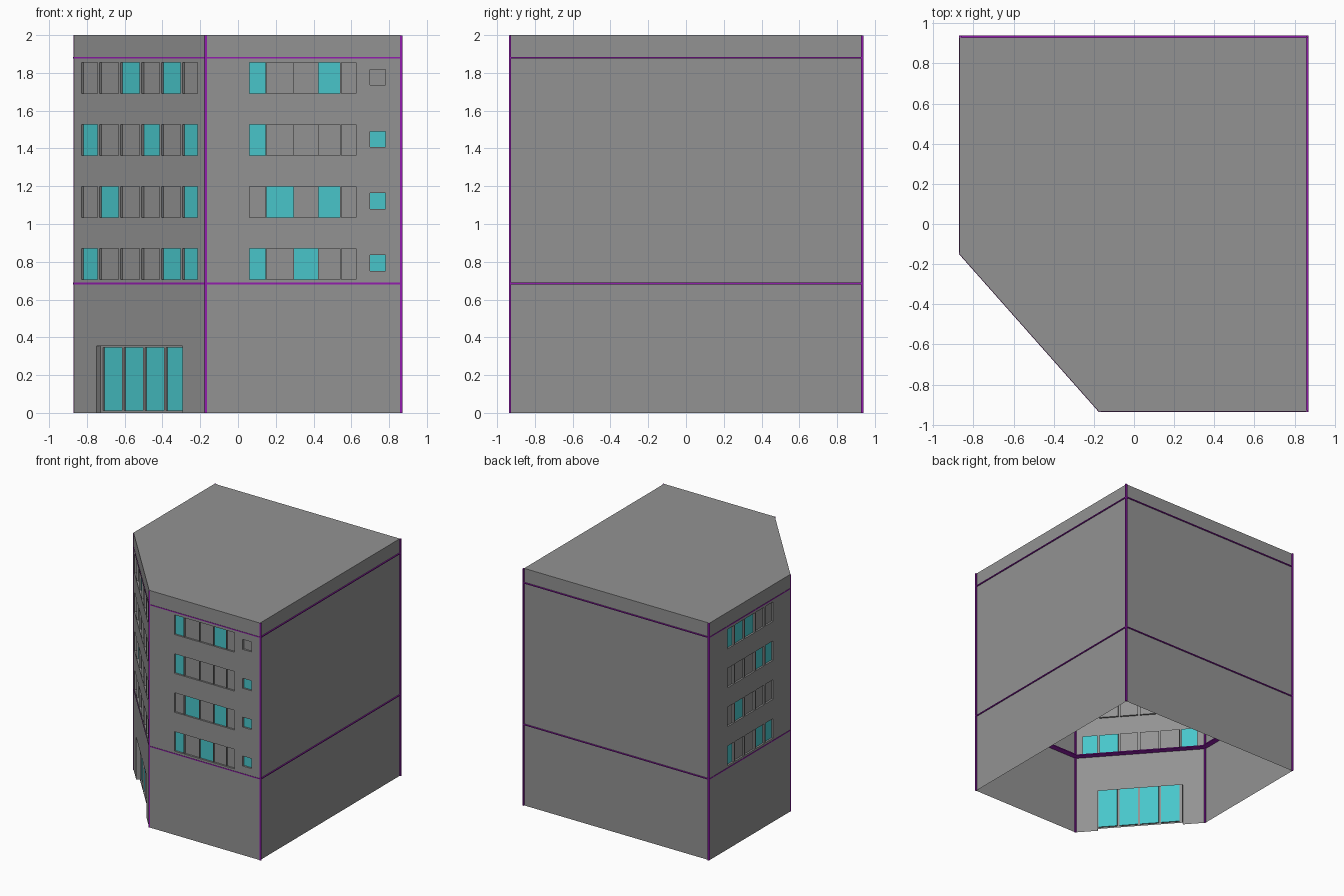
import bpy, bmesh
from mathutils import Vector

cube = bpy.data.objects.get("Cube")
if cube:
    bpy.data.objects.remove(cube, do_unlink=True)


def material(name, rgb):
    m = bpy.data.materials.new(name)
    m.use_nodes = True
    m.diffuse_color = (*rgb, 1)
    m.node_tree.nodes["Principled BSDF"].inputs["Base Color"].default_value = (*rgb, 1)
    return m


GREY = material("concrete grey", (0.29, 0.29, 0.29))
CYAN = material("lit cyan glass", (0.065, 0.56, 0.59))
PURPLE = material("purple trim", (0.29, 0.012, 0.42))

HEIGHT = 2.0
CORNERS = [Vector(p) for p in ((-.87, -.15, 0), (-.175, -.935, 0), (.86, -.935, 0),
                               (.86, .93, 0), (-.87, .93, 0))]
UP = Vector((0, 0, 1))
ROWS = [1.69, 1.362, 1.034, 0.706]   # sill heights, top storey first
PANE_H = 0.165
RECESS = 0.015


def finish(name, bm, mats):
    bmesh.ops.remove_doubles(bm, verts=bm.verts, dist=1e-5)
    mesh = bpy.data.meshes.new(name)
    bm.to_mesh(mesh)
    bm.free()
    for m in mats:
        mesh.materials.append(m)
    ob = bpy.data.objects.new(name, mesh)
    bpy.context.collection.objects.link(ob)
    return ob


def panel(bm, at, rect, depth, mat, holes):
    """Flat panel with recessed rectangular holes; holes may nest."""
    def quad(points, index=0):
        bm.faces.new([bm.verts.new(at(*p)) for p in points]).material_index = index

    u0, u1, z0, z1 = rect
    us = sorted({u0, u1, *(v for h in holes for v in h[0][:2])})
    zs = sorted({z0, z1, *(v for h in holes for v in h[0][2:])})
    for a, b in zip(us, us[1:]):
        for c, d in zip(zs, zs[1:]):
            mu, mz = (a + b) / 2, (c + d) / 2
            if not any(r[0] < mu < r[1] and r[2] < mz < r[3] for r, *_ in holes):
                quad([(a, c, depth), (b, c, depth), (b, d, depth), (a, d, depth)], mat)
    for r, extra, index, inner in holes:
        a, b, c, d = r
        ring = [(a, c), (b, c), (b, d), (a, d)]
        for i in range(4):
            p, q = ring[i], ring[(i + 1) % 4]
            if p[1] == q[1] == 0:      # doorway stays open at the ground
                continue
            quad([(*p, depth), (*q, depth), (*q, depth + extra), (*p, depth + extra)])
        panel(bm, at, r, depth + extra, index, inner)


def wall(name, i, holes):
    p, q = CORNERS[i], CORNERS[(i + 1) % 5]
    along = (q - p).normalized()
    inward = UP.cross(along)
    bm = bmesh.new()
    panel(bm, lambda u, z, d: p + along * u + UP * z + inward * d,
          (0, (q - p).length, 0, HEIGHT), 0, 0, holes)
    return finish(name, bm, [GREY, CYAN])


def strips(edges, lit):
    """Window strips on every storey; lit gives the glazed panes per row."""
    return [((a, b, z, z + PANE_H), RECESS, int(str(n) in lit[row]), [])
            for row, z in enumerate(ROWS) for n, (a, b) in enumerate(edges, 1)]


# Angled entrance wall: six-pane strips and a recessed four-leaf door
slant = (CORNERS[1] - CORNERS[0]).length / 0.695


def sx(a, b):
    return ((a + .87) * slant, (b + .87) * slant)


angled = strips([sx(-.828, -.743), sx(-.733, -.632), sx(-.622, -.521),
                 sx(-.51, -.415), sx(-.405, -.304), sx(-.294, -.214)],
                ["35", "146", "26", "156"])
leaves = [((*sx(-.735 + .111 * k, -.635 + .111 * k), .012, .345), .01, 1, [])
          for k in range(4)]
angled.append(((*sx(-.75, -.295), 0, .355), .028, 0, leaves))
wall("entrance_wall", 0, angled)

# Front wall: five-pane strips and one small square window per storey
front = strips([(x0 + .175, x1 + .175) for x0, x1 in
                ((.061, .146), (.152, .293), (.296, .423), (.427, .541), (.547, .624))],
               ["14", "1", "24", "13"])
front += [((.873, .955, z + .045, z + .129), RECESS, int(row > 0), [])
          for row, z in enumerate(ROWS)]
wall("front_wall", 1, front)

# Plain walls, then the windowed end wall
wall("left_wall", 2, [])
wall("back_wall", 3, [])
wall("right_wall", 4, strips([(.24, .325), (.34, .46), (.475, .605), (.62, .73), (.75, .85)],
                             ["123", "45", "2", "145"]))

# Flat roof
bm = bmesh.new()
bm.faces.new([bm.verts.new(c + UP * HEIGHT) for c in CORNERS])
finish("roof", bm, [GREY])


def trim_bar(bm, p, q, side, lo, hi, z0, z1):
    """Box running from p to q, from lo to hi along side."""
    ends = [p + side * lo, q + side * lo, q + side * hi, p + side * hi]
    low = [bm.verts.new(v + UP * z0) for v in ends]
    high = [bm.verts.new(v + UP * z1) for v in ends]
    bm.faces.new(low[::-1])
    bm.faces.new(high)
    for i in range(4):
        j = (i + 1) % 4
        bm.faces.new([low[i], low[j], high[j], high[i]])


# Horizontal trim bands
for name, z in (("lower_band", .685), ("upper_band", 1.88)):
    bm = bmesh.new()
    for i, p in enumerate(CORNERS):
        q = CORNERS[(i + 1) % 5]
        trim_bar(bm, p, q, UP.cross((q - p).normalized()), -.006, .045, z - .004, z + .004)
    finish(name, bm, [PURPLE]).location = (.003, .003, 0)

# Vertical corner trims
bm = bmesh.new()
for c in CORNERS:
    half = Vector((.006, 0, 0))
    trim_bar(bm, c - half, c + half, Vector((0, 1, 0)), -.006, .006, 0, HEIGHT - .001)
finish("corner_trims", bm, [PURPLE]).location = (.004, .003, 0)
